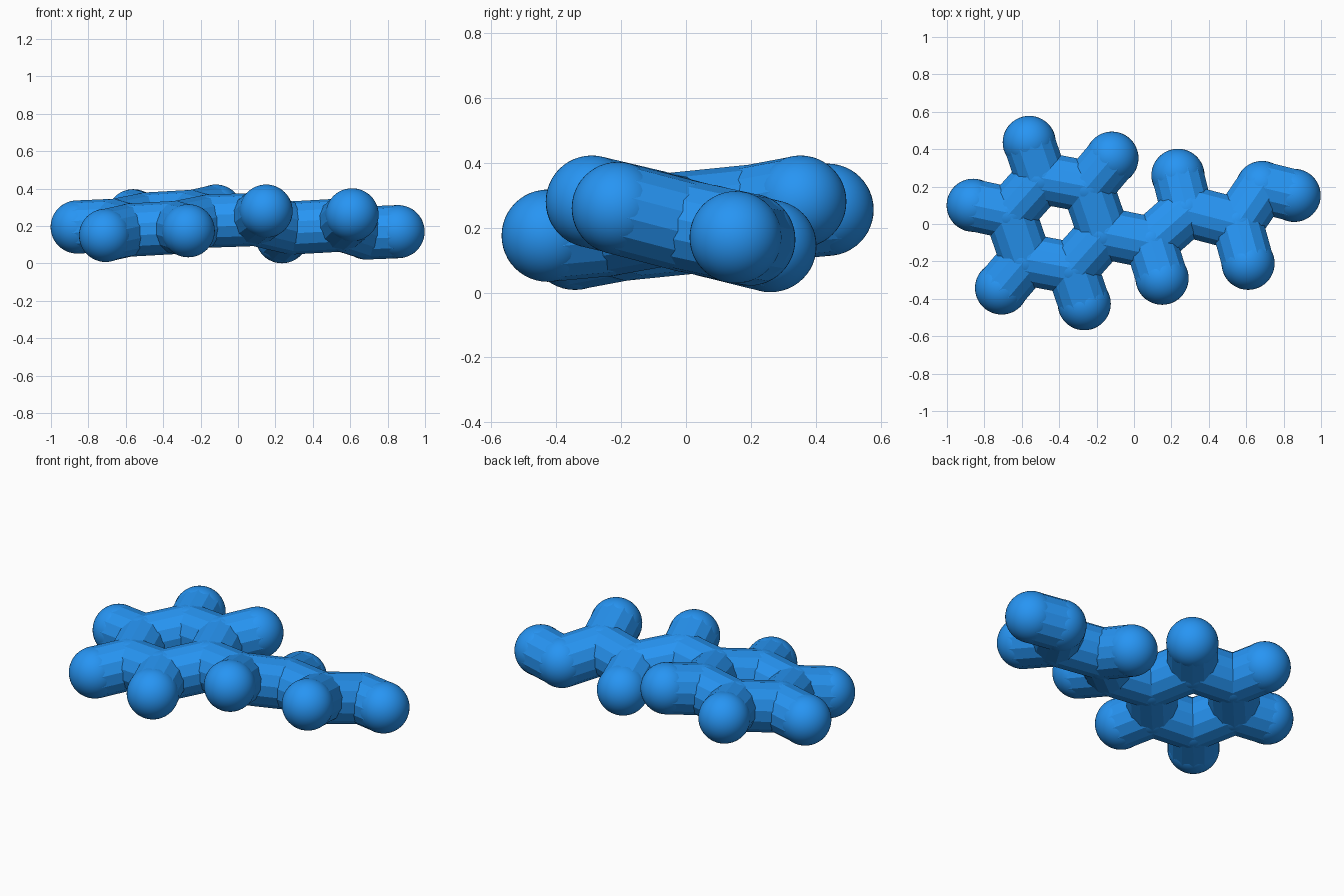
import bpy
from mathutils import Vector

if "Cube" in bpy.data.objects:
    bpy.data.objects.remove(bpy.data.objects["Cube"])

R = 0.142

# Joint centres of the stick molecule
ring_centre = Vector((-0.413, 0.005, 0.215))
tip_offsets = [Vector(v) for v in ((-0.147, 0.431, 0.04), (0.295, 0.347, 0.065), (0.447, -0.095, 0.02))]
tip_offsets += [-v for v in tip_offsets]          # opposite half of the hexagon
ring = [ring_centre + v * 0.56 for v in tip_offsets]
chain = [ring[2]] + [Vector(v) for v in (
    (0.09, -0.10, 0.235), (0.283, 0.07, 0.19), (0.552, 0.0, 0.205),
    (0.685, 0.195, 0.163), (0.856, 0.153, 0.17))]
side_tips = [Vector(v) for v in ((0.15, -0.29, 0.28), (0.235, 0.26, 0.143), (0.61, -0.21, 0.26))]

mat = bpy.data.materials.new("blue")
mat.diffuse_color = (0.02, 0.30, 0.90, 1)
mat.use_nodes = True
mat.node_tree.nodes["Principled BSDF"].inputs["Base Color"].default_value = mat.diffuse_color


def ball(name, p):
    bpy.ops.mesh.primitive_uv_sphere_add(segments=48, ring_count=24, radius=R, location=p)
    ob = bpy.context.object
    ob.name = name
    ob.data.materials.append(mat)
    bpy.ops.object.shade_smooth()


def stick(name, a, b):
    d = b - a
    bpy.ops.mesh.primitive_cylinder_add(vertices=14, radius=R, depth=d.length, location=(a + b) / 2,
                                        end_fill_type='NOTHING')
    ob = bpy.context.object
    ob.name = name
    ob.rotation_mode = 'QUATERNION'
    ob.rotation_quaternion = d.to_track_quat('Z', 'Y')
    ob.data.materials.append(mat)


# Hexagonal ring with its five outward sticks
for i, p in enumerate(ring):
    ball("ring_joint", p)
    stick("ring_stick", p, ring[(i + 1) % 6])
    if i != 2:
        tip = ring_centre + tip_offsets[i]
        stick("ring_branch", p, tip)
        ball("ring_tip", tip)

# Zigzag tail
for a, b in zip(chain, chain[1:]):
    stick("tail_stick", a, b)
    ball("tail_joint", b)

# Side branches of the tail
for p, tip in zip(chain[1:4], side_tips):
    stick("tail_branch", p, tip)
    ball("tail_tip", tip)
